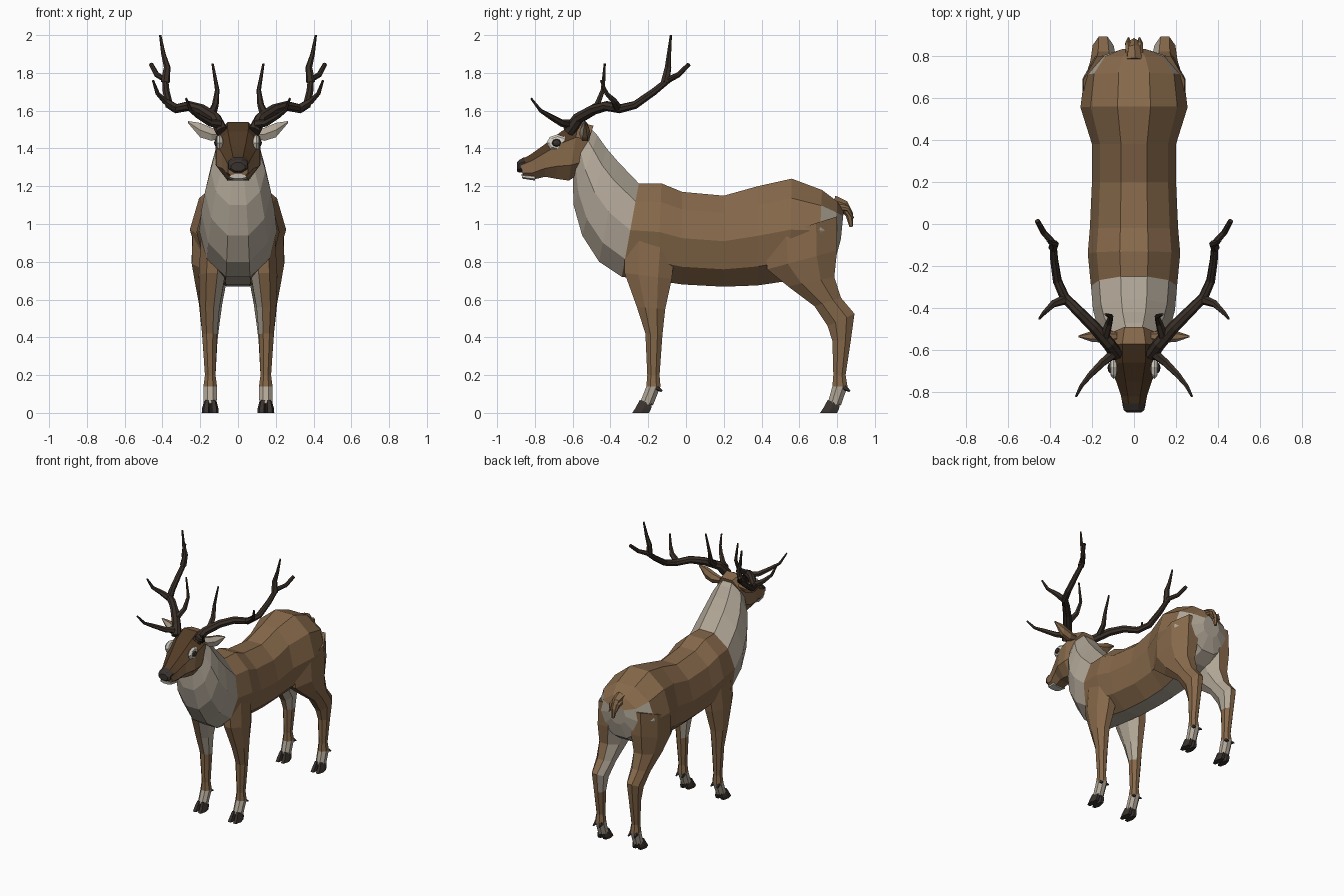
import bpy, bmesh
from math import sin, cos, pi, copysign
from mathutils import Vector

cube = bpy.data.objects.get("Cube")
if cube:
    bpy.data.objects.remove(cube)


def material(name, rgb):
    m = bpy.data.materials.new(name)
    m.use_nodes = True
    m.diffuse_color = (*rgb, 1)
    m.node_tree.nodes["Principled BSDF"].inputs["Base Color"].default_value = (*rgb, 1)
    return m


BROWN = material("coat_brown", (0.24, 0.14, 0.069))
PALE = material("pale_fur", (0.44, 0.385, 0.31))
DARK = material("forehead_brown", (0.084, 0.044, 0.019))
ANTLER = material("antler", (0.042, 0.029, 0.021))
HOOF = material("hoof_and_nose", (0.04, 0.032, 0.027))
CREAM = material("cream_markings", (0.7, 0.66, 0.58))


def skin(name, ring_sets, mats, rule=None, mirror=False):
    """Join each list of point rings into a closed, flat-shaded skin."""
    bm = bmesh.new()
    for rings in ring_sets:
        rows = [[bm.verts.new(p) for p in r] for r in rings]
        n = len(rows[0])
        for a, b in zip(rows, rows[1:]):
            for i in range(n):
                j = (i + 1) % n
                bm.faces.new((a[i], a[j], b[j], b[i]))
        bm.faces.new(rows[0])
        bm.faces.new(rows[-1][::-1])
    bmesh.ops.recalc_face_normals(bm, faces=bm.faces)
    bm.normal_update()
    if rule:
        for f in bm.faces:
            f.material_index = rule(f.calc_center_median(), f.normal)
    me = bpy.data.meshes.new(name)
    bm.to_mesh(me)
    bm.free()
    for m in mats:
        me.materials.append(m)
    ob = bpy.data.objects.new(name, me)
    bpy.context.collection.objects.link(ob)
    if mirror:
        mod = ob.modifiers.new("mirror", 'MIRROR')
        mod.use_mirror_merge = False
    return ob


def section(y1, z1, y2, z2, x, hw, n=8, power=1.0):
    """Oval ring between two profile points in the side plane, hw wide each way."""
    a, b = Vector((x, y1, z1)), Vector((x, y2, z2))
    mid, axis = (a + b) / 2, (a - b) / 2
    angles = [2 * pi * (i + 0.5) / n for i in range(n)]
    top = max(abs(cos(t)) for t in angles) ** power
    wide = max(abs(sin(t)) for t in angles) ** power
    f = lambda v: copysign(abs(v) ** power, v)
    return [mid + axis * (f(cos(t)) / top) + Vector((hw * f(sin(t)) / wide, 0, 0))
            for t in angles]


def tube(points, r0, r1, n=6):
    """Tapered round branch through the points, ending in a narrow tip."""
    pts = [Vector(p) for p in points]
    rings, u = [], Vector((0.6, 0.5, -0.6))
    last = len(pts) - 1
    for k, p in enumerate(pts):
        t = (pts[min(k + 1, last)] - pts[max(k - 1, 0)]).normalized()
        u = (u - t * u.dot(t)).normalized()
        v = t.cross(u)
        r = r0 + (r1 - r0) * k / last
        rings.append([p + (u * cos(2 * pi * i / n) + v * sin(2 * pi * i / n)) * r
                      for i in range(n)])
    return rings


def ball(c, s, n=8, steps=4):
    """Small faceted ellipsoid, its poles along x."""
    rings = []
    for k in range(steps + 1):
        t = 0.1 + (pi - 0.2) * k / steps
        rings.append([Vector((c[0] + s[0] * cos(t),
                              c[1] + s[1] * sin(t) * cos(2 * pi * i / n),
                              c[2] + s[2] * sin(t) * sin(2 * pi * i / n)))
                      for i in range(n)])
    return rings


# Trunk and neck: back point, belly point, half width
trunk = [(.835, 1.07, .82, .92, .07), (.80, 1.12, .79, .81, .17),
         (.72, 1.18, .70, .75, .235), (.56, 1.24, .55, .70, .255),
         (.38, 1.20, .38, .675, .20), (.20, 1.15, .20, .668, .20),
         (-.02, 1.17, -.02, .68, .21), (-.13, 1.215, -.15, .70, .22),
         (-.25, 1.215, -.34, .72, .205), (-.36, 1.33, -.46, .80, .195),
         (-.42, 1.40, -.55, .94, .175), (-.47, 1.47, -.595, 1.10, .145),
         (-.52, 1.52, -.60, 1.26, .10)]


def trunk_rule(c, n):
    neck = c.y < -0.285 - 0.1 * (1.2 - c.z)
    rump = c.y > 0.74 and c.z < 1.06
    return 1 if neck or rump or n.z < -0.85 else 0


skin("body_and_neck", [[section(*r[:4], 0, r[4], 10) for r in trunk]],
     [BROWN, PALE], trunk_rule)

# Head, dark across the forehead and bridge
head = [(-.49, 1.52, -.57, 1.26, .095), (-.57, 1.54, -.62, 1.23, .118),
        (-.66, 1.49, -.69, 1.24, .114), (-.75, 1.42, -.745, 1.25, .085),
        (-.82, 1.37, -.81, 1.235, .062), (-.88, 1.335, -.86, 1.245, .052)]
skin("head", [[section(*r[:4], 0, r[4], 8, 0.85) for r in head]],
     [BROWN, DARK], lambda c, n: int(n.z > 0.45 and c.y < -0.58))
skin("nose", [[section(-.855, 1.355, -.85, 1.275, 0, .054),
               section(-.885, 1.338, -.885, 1.272, 0, .05),
               section(-.896, 1.325, -.896, 1.28, 0, .036)]], [HOOF])
skin("chin", [[section(-.80, 1.26, -.80, 1.23, 0, .05),
               section(-.872, 1.264, -.866, 1.24, 0, .044)]], [CREAM])

# Eyes: pale surround with a dark eyeball
skin("eye_surrounds", [ball((.097, -.68, 1.43), (.02, .058, .044))], [CREAM], mirror=True)
skin("eyes", [ball((.112, -.685, 1.43), (.014, .026, .022))], [HOOF], mirror=True)

# Ears: flattened leaf shapes, pale towards the front
ear = []
for x, z, dy, dz in [(.08, 1.475, .02, .02), (.14, 1.475, .03, .04),
                     (.20, 1.497, .026, .044), (.265, 1.54, .004, .006)]:
    ear.append([Vector((x, -.535 + dy * cos(pi * i / 3), z + dz * sin(pi * i / 3)))
                for i in range(6)])
skin("ears", [ear], [BROWN, PALE], lambda c, n: int(n.y < -0.3), mirror=True)

# Antlers: main beam and four tines a side
beam = [(.085, -.62, 1.49), (.12, -.57, 1.56), (.19, -.49, 1.605), (.26, -.42, 1.625),
        (.33, -.35, 1.61), (.365, -.27, 1.63), (.38, -.17, 1.70),
        (.385, -.09, 1.765), (.43, -.04, 1.79), (.46, .015, 1.845)]
brow = [(.10, -.62, 1.53), (.15, -.66, 1.535), (.21, -.72, 1.57),
        (.25, -.77, 1.60), (.275, -.82, 1.665)]
inner = [(.14, -.54, 1.58), (.12, -.47, 1.63), (.11, -.44, 1.71), (.135, -.43, 1.85)]
outer = [(.33, -.36, 1.615), (.385, -.38, 1.65), (.425, -.42, 1.69), (.45, -.45, 1.76)]
crown = [(.385, -.11, 1.75), (.375, -.095, 1.83), (.395, -.09, 1.90), (.412, -.08, 2.0)]
skin("antlers", [tube(beam, .034, .012, 8)] +
     [tube(t, .024, .006) for t in (brow, inner, outer, crown)],
     [ANTLER], mirror=True)

# Legs: front point, rear point, centre x, half width
front = [(-.33, .95, -.05, .95, .125, .07), (-.325, .74, -.075, .71, .138, .07),
         (-.26, .56, -.11, .55, .15, .052), (-.215, .42, -.125, .41, .15, .04),
         (-.205, .20, -.14, .20, .147, .028), (-.21, .14, -.135, .14, .147, .036),
         (-.245, .05, -.175, .04, .147, .034)]
hind = [(.42, .92, .80, 1.04, .13, .11), (.43, .76, .80, .86, .14, .105),
        (.54, .67, .785, .72, .145, .082), (.68, .565, .82, .61, .145, .062),
        (.75, .46, .892, .525, .147, .05), (.775, .38, .872, .38, .147, .038),
        (.78, .20, .845, .20, .147, .028), (.775, .14, .855, .14, .147, .036),
        (.75, .05, .82, .04, .147, .034)]


def leg_rule(c, n):
    return 1 if c.z < 0.14 or (n.x < -0.55 and 0.4 < c.z) else 0


for name, rings in (("front", front), ("hind", hind)):
    skin(name + "_legs", [[section(*r) for r in rings]], [BROWN, PALE],
         leg_rule, mirror=True)
    # Cloven hooves and dewclaws follow the foot
    y = rings[-1][0]
    toes = [[section(y, .068, y + .065, .05, .147 + s * .016, .018, 6),
             section(y - .02, .03, y + .06, .02, .147 + s * .021, .022, 6),
             section(y - .04, 0, y + .05, 0, .147 + s * .022, .023, 6)]
            for s in (-1, 1)]
    claws = [tube([(.147 + s * .02, y + .085, .135), (.147 + s * .026, y + .118, .115)],
                  .016, .005, 5) for s in (-1, 1)]
    skin(name + "_hooves", toes + claws, [HOOF], mirror=True)

# Tail: short drooping tuft
skin("tail", [tube([(0, .78, 1.11), (0, .835, 1.095), (0, .865, 1.05), (0, .875, .985)],
                   .042, .01)] +
     [tube([(s * .02, .80, 1.09), (s * .03, .86, 1.08), (s * .025, .885, 1.03)], .022, .005)
      for s in (-1, 1)], [BROWN])
